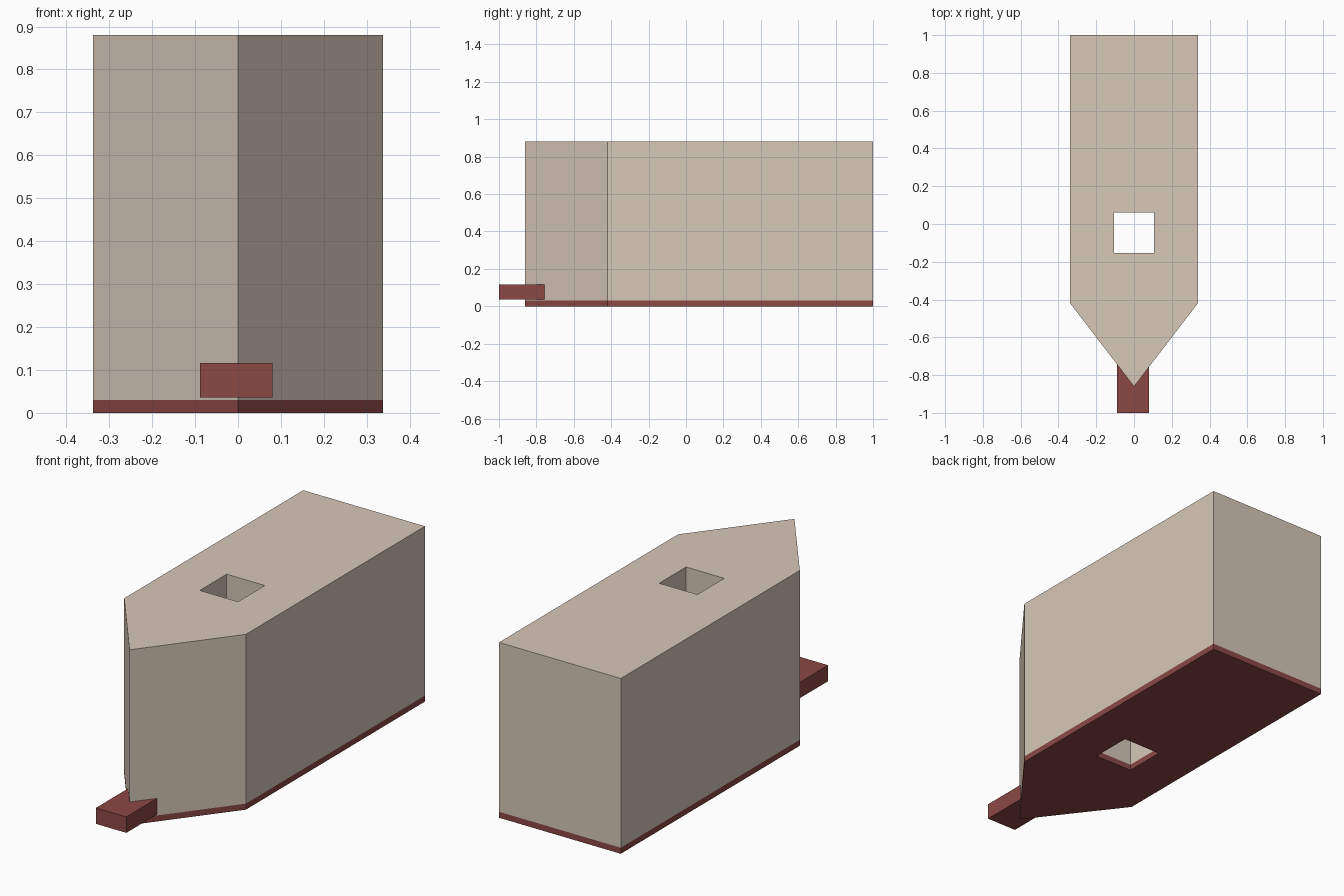
import bpy, bmesh

if "Cube" in bpy.data.objects:
    bpy.data.objects.remove(bpy.data.objects["Cube"])

OUTLINE = [(-0.338, 1.0), (-0.338, -0.42), (0, -0.86), (0.338, -0.42), (0.338, 1.0)]
SHAFT = [(-0.105, -0.153), (0.107, -0.153), (0.107, 0.06), (-0.105, 0.06)]


def material(name, color):
    mat = bpy.data.materials.new(name)
    mat.diffuse_color = (*color, 1)
    mat.use_nodes = True
    mat.node_tree.nodes["Principled BSDF"].inputs["Base Color"].default_value = mat.diffuse_color
    return mat


def prism(name, loops, z0, z1, mat):
    """Extrude an outline, with optional inner holes, from z0 to z1."""
    bm = bmesh.new()
    edges = []
    for loop in loops:
        vs = [bm.verts.new((x, y, z0)) for x, y in loop]
        edges += [bm.edges.new((vs[i - 1], vs[i])) for i in range(len(vs))]
    bmesh.ops.triangle_fill(bm, edges=edges, use_beauty=True, normal=(0, 0, 1))
    top = bmesh.ops.extrude_face_region(bm, geom=bm.faces[:], use_keep_orig=True)
    moved = [g for g in top["geom"] if isinstance(g, bmesh.types.BMVert)]
    bmesh.ops.translate(bm, verts=moved, vec=(0, 0, z1 - z0))
    bmesh.ops.recalc_face_normals(bm, faces=bm.faces[:])
    mesh = bpy.data.meshes.new(name)
    bm.to_mesh(mesh)
    bm.free()
    mesh.materials.append(mat)
    obj = bpy.data.objects.new(name, mesh)
    bpy.context.collection.objects.link(obj)
    return obj


beige = material("beige", (0.68, 0.58, 0.48))
red = material("dark_red", (0.26, 0.065, 0.06))

# Pointed block and its thin base, both pierced by a square shaft
prism("body", [OUTLINE, SHAFT], 0.03, 0.88, beige)
prism("base_plate", [OUTLINE, SHAFT], 0.0, 0.03, red)

# Step sticking out at the pointed front
step = [(-0.089, -1.0), (0.08, -1.0), (0.08, -0.74), (-0.089, -0.74)]
prism("front_step", [step], 0.036, 0.116, red)
